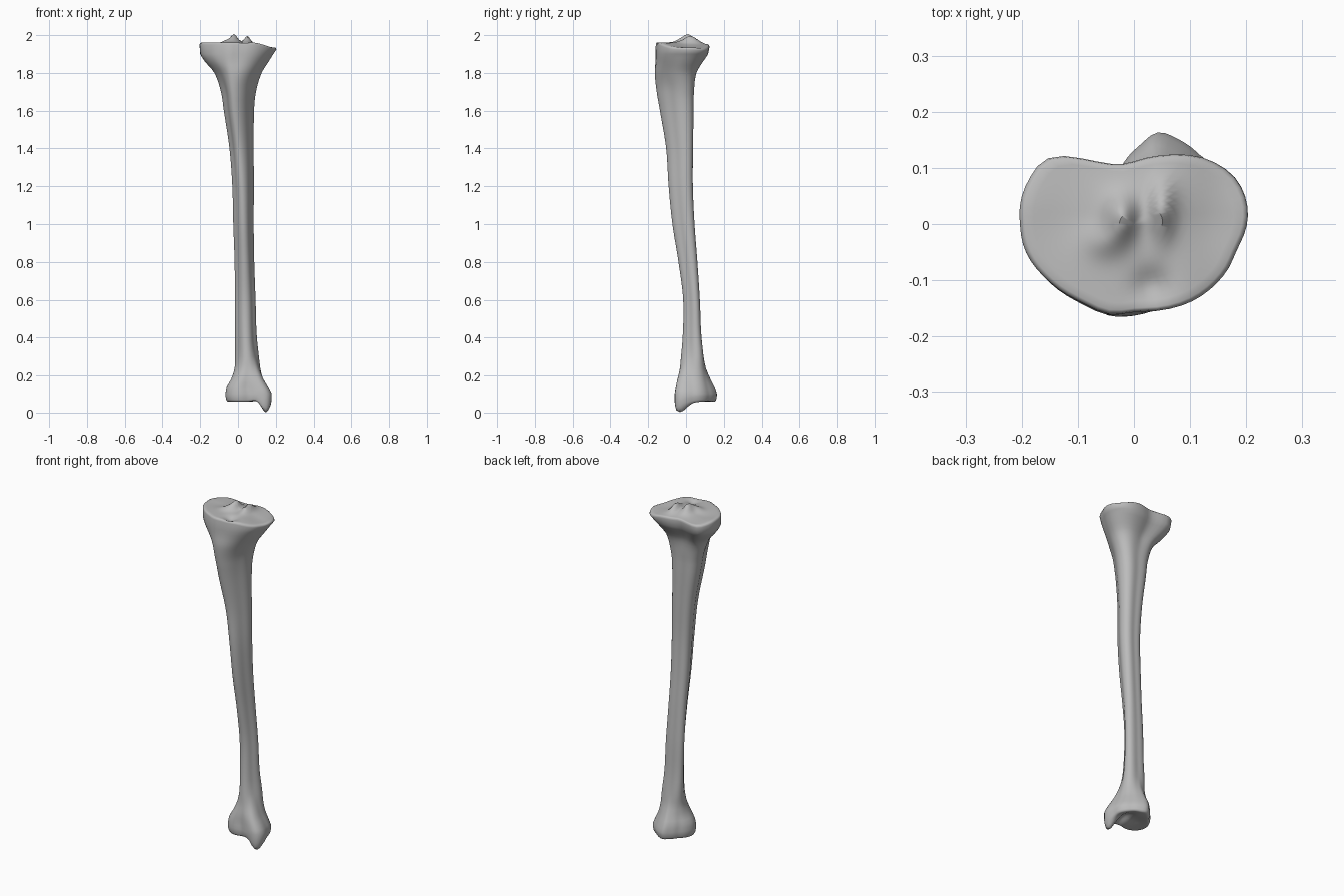
import bpy
import bmesh
from math import sin, cos, pi, tau, atan2, hypot, exp

if "Cube" in bpy.data.objects:
    bpy.data.objects.remove(bpy.data.objects["Cube"], do_unlink=True)

SIDES = 56

# Shaft levels: z, x min, x max, y min, y max
LEVELS = [
    (.10, -.066, .178, -.06, .163), (.14, -.06, .16, -.055, .15),
    (.18, -.04, .14, -.05, .13), (.25, -.02, .12, -.034, .103),
    (.4, -.015, .1, -.018, .082), (.6, -.016, .093, -.015, .073),
    (.8, -.018, .086, -.04, .06), (1, -.025, .083, -.072, .045),
    (1.2, -.03, .084, -.092, .036), (1.4, -.045, .083, -.105, .037),
    (1.6, -.075, .085, -.138, .04), (1.7, -.09, .095, -.155, .042),
    (1.8, -.125, .125, -.166, .055), (1.86, -.175, .162, -.162, .09),
    (1.9, -.2, .187, -.161, .117), (1.93, -.204, .203, -.16, .124),
]

# Outlines of the upper plateau and the ankle end
PLATEAU = [
    (.205, .04), (.18, .09), (.12, .122), (.04, .122), (-.02, .104), (-.07, .11),
    (-.155, .125), (-.187, .085), (-.205, 0), (-.19, -.06), (-.16, -.095),
    (-.09, -.14), (-.04, -.163), (0, -.154), (.05, -.153), (.1, -.14),
    (.15, -.105), (.185, -.045),
]
ANKLE = [
    (.18, -.03), (.172, .03), (.12, .12), (.08, .15), (.045, .165), (.015, .14),
    (-.02, .1), (-.055, .06), (-.065, .02), (-.045, -.03), (0, -.055),
    (.06, -.045), (.12, -.06), (.16, -.06),
]


def smooth(a, b, v):
    t = min(1, max(0, (v - a) / (b - a)))
    return t * t * (3 - 2 * t)


def bump(x, y, cx, cy, sx, sy):
    return exp(-((x - cx) / sx) ** 2 - ((y - cy) / sy) ** 2)


def normalise(points):
    """Fit a ring to the square from -1 to 1."""
    xs, ys = zip(*points)

    def fit(v, vals):
        return 2 * (v - min(vals)) / (max(vals) - min(vals)) - 1
    return [(fit(x, xs), fit(y, ys)) for x, y in points]


def resample(outline):
    """Evenly spaced directions around an outline, found by polar lookup."""
    polar = sorted((atan2(y, x) % tau, hypot(x, y)) for x, y in normalise(outline))
    polar = [(polar[-1][0] - tau, polar[-1][1])] + polar + [(polar[0][0] + tau, polar[0][1])]
    radii = []
    for i in range(SIDES):
        a = tau * i / SIDES
        for (a0, r0), (a1, r1) in zip(polar, polar[1:]):
            if a0 <= a <= a1:
                radii.append(r0 + (r1 - r0) * (a - a0) / (a1 - a0))
                break
    soft = [(radii[i - 1] + 2 * r + radii[(i + 1) % SIDES]) / 4 for i, r in enumerate(radii)]
    return normalise([(r * cos(tau * i / SIDES), r * sin(tau * i / SIDES))
                      for i, r in enumerate(soft)])


def triangle():
    """Rounded triangle with its crest to the front."""
    ring = []
    for i in range(SIDES):
        a = tau * i / SIDES
        r = 1 + .15 * cos(3 * (a + pi / 2))
        ring.append((r * cos(a), r * sin(a)))
    return normalise(ring)


SHAFT_RING, TOP_RING, ANKLE_RING = triangle(), resample(PLATEAU), resample(ANKLE)


def bounds_at(z):
    """Smooth interpolation of the level bounds."""
    last = len(LEVELS) - 1
    k = max(i for i in range(last) if LEVELS[i][0] <= z + 1e-6)

    def slope(i, c):
        a, b = LEVELS[max(i - 1, 0)], LEVELS[min(i + 1, last)]
        return (b[c] - a[c]) / (b[0] - a[0])
    p, q = LEVELS[k], LEVELS[k + 1]
    h = q[0] - p[0]
    t = (z - p[0]) / h
    s = t * t * (3 - 2 * t)
    return [p[c] + (q[c] - p[c]) * s + h * t * (1 - t) * ((1 - t) * slope(k, c) - t * slope(k + 1, c))
            for c in range(1, 5)]


def section(z):
    x0, x1, y0, y1 = bounds_at(z)
    top = smooth(1.7, 1.91, z)
    foot = 1 - smooth(.11, .35, z)
    crest = -.25 * smooth(.9, 1.6, z) * (1 - top)
    ring = []
    for s, t, f in zip(SHAFT_RING, TOP_RING, ANKLE_RING):
        u, v = (s[c] * (1 - top - foot) + t[c] * top + f[c] * foot for c in (0, 1))
        u += crest * max(0, -v) * (1 - u * u)
        ring.append(((x0 + x1) / 2 + u * (x1 - x0) / 2, (y0 + y1) / 2 + v * (y1 - y0) / 2))
    return ring


def plateau_height(x, y):
    """Two shallow dishes with a pair of spines between them."""
    z = 1.962 - .024 * smooth(.07, .2, x) - .012 * smooth(.02, .13, y)
    z -= .012 * bump(x, y, .125, .01, .06, .08) + .008 * bump(x, y, -.12, .02, .06, .07)
    z += .042 * bump(x, y, -.022, .012, .026, .038) + .036 * bump(x, y, .05, .025, .02, .05)
    z += .016 * bump(x, y, -.05, -.03, .035, .03)
    return z - .018 * bump(x, y, .03, -.11, .03, .03)


def ankle_height(x, y):
    """Arched joint face with the inner ankle knob hanging below it."""
    z = .057 + .022 * bump(x, y, .095, .03, .025, .07) + .01 * bump(x, y, .04, .05, .05, .05)
    return z - .055 * bump(x, y, .147, -.033, .03, .05)


def cap(ring, centre, steps, height):
    """Rings closing in on a centre, each lifted by the height rule."""
    rings = []
    for scale, lift in steps:
        pts = [(centre[0] + (x - centre[0]) * scale, centre[1] + (y - centre[1]) * scale)
               for x, y in ring]
        rings.append([(x, y, height(x, y) + lift) for x, y in pts])
    return rings


INNER = [(1 - i / 16, 0) for i in range(2, 16)]
bottom, top = section(LEVELS[0][0]), section(LEVELS[-1][0])
ankle_mid, top_mid = (.06, .04), (0, 0)

# Stack all rings from the ankle face up to the plateau
rings = cap(bottom, ankle_mid, [(1, .03), (.975, .012), (.94, .003)] + INNER, ankle_height)[::-1]
z = LEVELS[0][0]
while z < LEVELS[-1][0] - .01:
    rings.append([(x, y, z) for x, y in section(z)])
    z += .02 if z < .3 or z > 1.65 else .04
# Slope the rim under the plateau so the last ring stays below it
rings += cap(top, top_mid, [(1, -.012), (.985, -.003), (.955, 0)] + INNER, plateau_height)

bm = bmesh.new()
loops = [[bm.verts.new(p) for p in ring] for ring in rings]
for low, high in zip(loops, loops[1:]):
    for i in range(SIDES):
        j = (i + 1) % SIDES
        bm.faces.new((low[i], low[j], high[j], high[i]))
for loop, mid, height in ((loops[0][::-1], ankle_mid, ankle_height), (loops[-1], top_mid, plateau_height)):
    tip = bm.verts.new((*mid, height(*mid)))
    for i in range(SIDES):
        bm.faces.new((loop[i], loop[(i + 1) % SIDES], tip))
bmesh.ops.recalc_face_normals(bm, faces=bm.faces)
mesh = bpy.data.meshes.new("shin_bone")
bm.to_mesh(mesh)
bm.free()
bone = bpy.data.objects.new("shin_bone", mesh)
bpy.context.collection.objects.link(bone)

# Plain grey bone colour
grey = bpy.data.materials.new("bone_grey")
grey.use_nodes = True
colour = (.5, .5, .5, 1)
grey.diffuse_color = colour
grey.node_tree.nodes["Principled BSDF"].inputs["Base Color"].default_value = colour
mesh.materials.append(grey)

bpy.context.view_layer.objects.active = bone
bone.select_set(True)
bpy.ops.object.shade_smooth_by_angle(angle=pi / 3)
